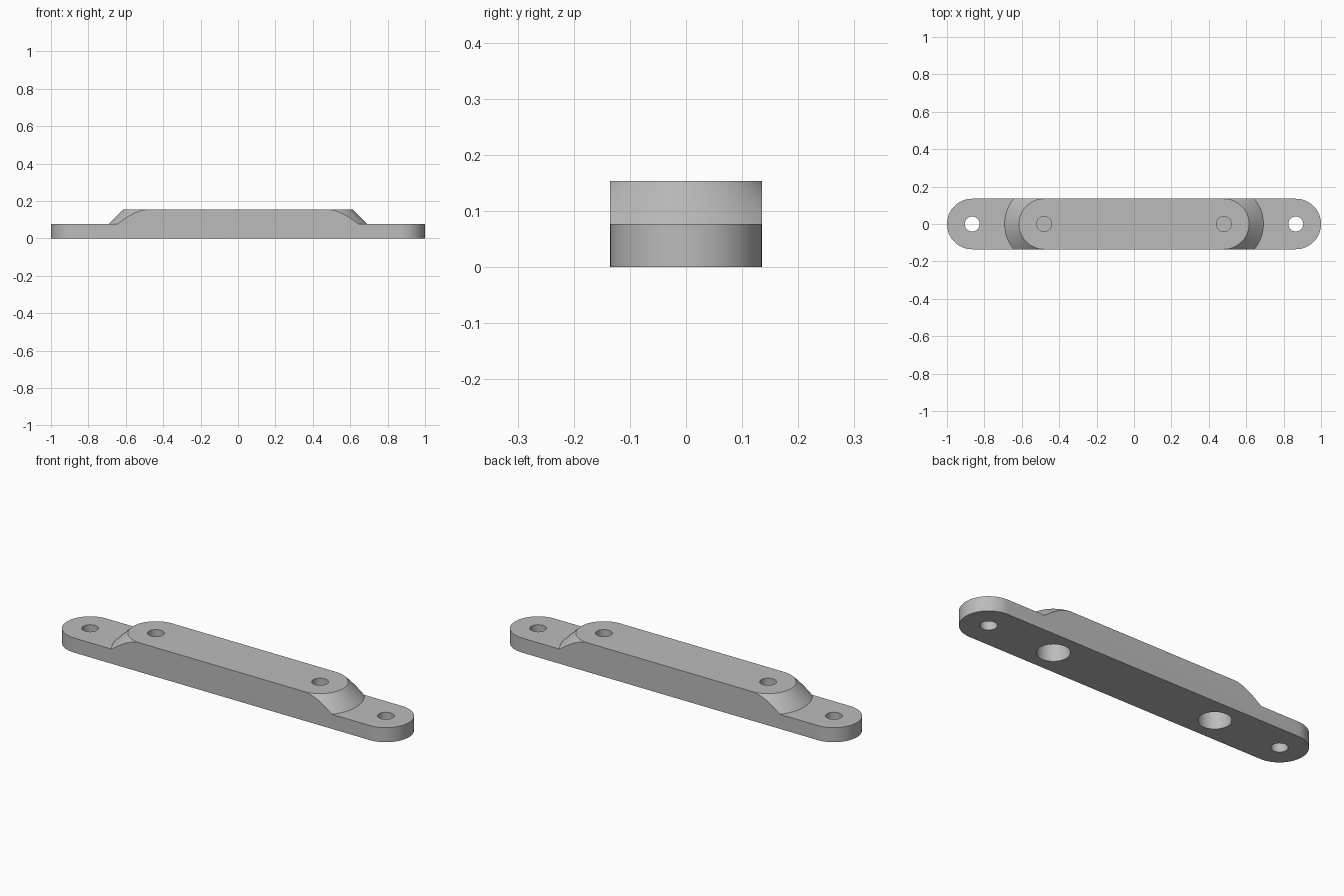
import bpy, bmesh, math
from mathutils import Vector

cube = bpy.data.objects.get("Cube")
if cube:
    bpy.data.objects.remove(cube, do_unlink=True)

HALF_WIDTH = 0.135
LOW, HIGH = 0.077, 0.154
END_X, INNER_X = 0.865, 0.48
SEGMENTS = 48

grey = bpy.data.materials.new("plain grey")
grey.use_nodes = True
colour = (0.5, 0.5, 0.5, 1)
grey.diffuse_color = colour
grey.node_tree.nodes["Principled BSDF"].inputs["Base Color"].default_value = colour


def add_object(name, bm):
    bmesh.ops.recalc_face_normals(bm, faces=bm.faces)
    mesh = bpy.data.meshes.new(name)
    bm.to_mesh(mesh)
    bm.free()
    obj = bpy.data.objects.new(name, mesh)
    mesh.materials.append(grey)
    bpy.context.collection.objects.link(obj)
    return obj


def stadium(name, centre_x, bottom_radius, top_radius, z0, z1):
    """Solid with two round ends, tapered if the radii differ."""
    bm = bmesh.new()
    rings = []
    for radius, z in ((bottom_radius, z0), (top_radius, z1)):
        ring = []
        for side, start in ((1, -math.pi / 2), (-1, math.pi / 2)):
            for i in range(SEGMENTS + 1):
                a = start + math.pi * i / SEGMENTS
                ring.append(bm.verts.new((side * centre_x + radius * math.cos(a),
                                          radius * math.sin(a), z)))
        rings.append(ring)
    bm.faces.new(rings[0])
    bm.faces.new(rings[1])
    count = len(rings[0])
    for i in range(count):
        j = (i + 1) % count
        bm.faces.new((rings[0][i], rings[0][j], rings[1][j], rings[1][i]))
    return bm


def boolean(target, tool, operation):
    mod = target.modifiers.new(operation.lower(), 'BOOLEAN')
    mod.operation = operation
    mod.solver = 'EXACT'
    mod.object = tool
    bpy.context.view_layer.objects.active = target
    bpy.ops.object.modifier_apply(modifier=mod.name)
    bpy.data.objects.remove(tool, do_unlink=True)


def drill(target, x, radius, z0, z1):
    bm = bmesh.new()
    bmesh.ops.create_cone(bm, cap_ends=True, segments=SEGMENTS, radius1=radius,
                          radius2=radius, depth=z1 - z0)
    bmesh.ops.translate(bm, verts=bm.verts, vec=(x, 0, (z0 + z1) / 2))
    cutter = add_object("hole_cutter", bm)
    cutter.hide_render = True
    boolean(target, cutter, 'DIFFERENCE')


# Flat base with rounded ends
bar = add_object("handle_bar", stadium("base", END_X, HALF_WIDTH, HALF_WIDTH, 0, LOW))

# Raised middle with conical ends, trimmed flush with the base sides
bm = stadium("raised", INNER_X, HALF_WIDTH + HIGH - LOW, HALF_WIDTH, LOW, HIGH)
for side in (1, -1):
    geom = bm.verts[:] + bm.edges[:] + bm.faces[:]
    bmesh.ops.bisect_plane(bm, geom=geom, plane_co=Vector((0, side * HALF_WIDTH, 0)),
                           plane_no=Vector((0, side, 0)), clear_outer=True, dist=1e-5)
    rim = [e for e in bm.edges if e.is_boundary]
    if rim:
        bmesh.ops.holes_fill(bm, edges=rim)
boolean(bar, add_object("raised_middle", bm), 'UNION')

# Through holes at the ends; inner holes meet at a thin web
for side in (1, -1):
    drill(bar, side * END_X, 0.04, -0.1, 0.3)
    drill(bar, side * INNER_X, 0.078, -0.1, 0.097)
    drill(bar, side * INNER_X, 0.04, 0.102, 0.3)

# Merge flush faces and shade
bm = bmesh.new()
bm.from_mesh(bar.data)
bmesh.ops.remove_doubles(bm, verts=bm.verts, dist=1e-5)
bmesh.ops.dissolve_limit(bm, angle_limit=math.radians(0.5), verts=bm.verts, edges=bm.edges)
bm.to_mesh(bar.data)
bm.free()
for obj in bpy.context.selected_objects:
    obj.select_set(False)
bar.select_set(True)
bpy.context.view_layer.objects.active = bar
bpy.ops.object.shade_smooth_by_angle(angle=math.radians(30))
